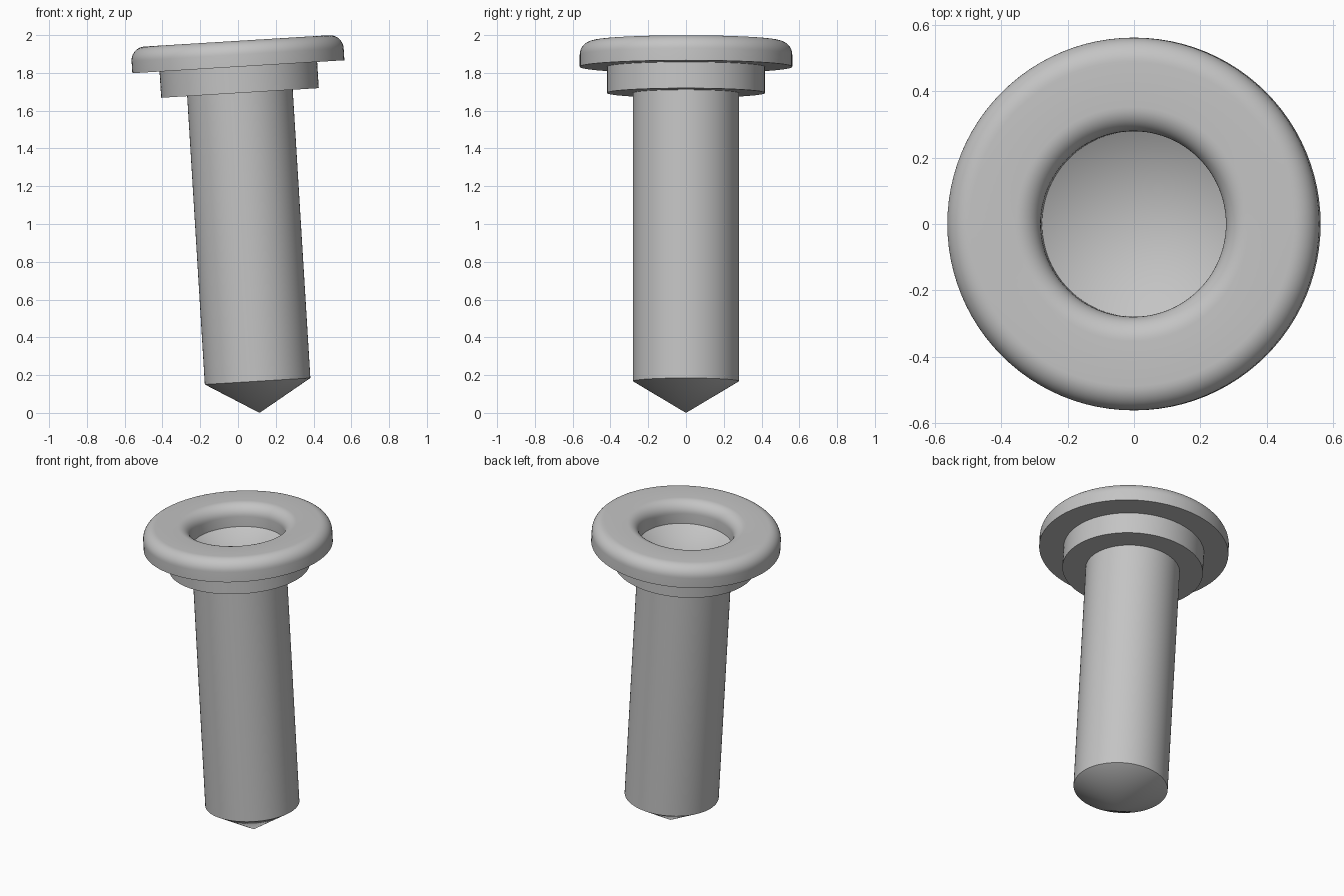
import bpy
import bmesh
from math import sin, cos, pi, radians

cube = bpy.data.objects.get("Cube")
if cube:
    bpy.data.objects.remove(cube, do_unlink=True)

SEGMENTS = 96
TILT = radians(-3.5)
TIP_X = 0.114

# Heights along the axis, measured from the tip
TIP_H, COLLAR_Z, FLANGE_Z, TOP_Z = 0.168, 1.697, 1.836, 1.973
SHAFT_R, COLLAR_R, FLANGE_R, FILLET = 0.28, 0.418, 0.5625, 0.073

grey = bpy.data.materials.new("plain_grey")
grey.use_nodes = True
colour = (0.55, 0.55, 0.55, 1.0)
grey.diffuse_color = colour
grey.node_tree.nodes["Principled BSDF"].inputs["Base Color"].default_value = colour


def arc(cx, cz, r, start, end, steps=10):
    """Points of a rounded corner in the profile plane."""
    angles = [radians(start + (end - start) * i / steps) for i in range(steps + 1)]
    return [(cx + r * cos(a), cz + r * sin(a)) for a in angles]


def lathe(name, profile):
    """Turn a (radius, height) profile around the axis, then lean it."""
    bm = bmesh.new()
    rings = []
    for r, z in profile:
        if r == 0:
            rings.append([bm.verts.new((0, 0, z))] * SEGMENTS)
        else:
            turns = [2 * pi * i / SEGMENTS for i in range(SEGMENTS)]
            rings.append([bm.verts.new((r * cos(a), r * sin(a), z)) for a in turns])
    for low, high in zip(rings, rings[1:]):
        for i in range(SEGMENTS):
            j = (i + 1) % SEGMENTS
            corners = [low[i], low[j], high[j], high[i]]
            bm.faces.new(list(dict.fromkeys(corners)))
    mesh = bpy.data.meshes.new(name)
    bm.to_mesh(mesh)
    bm.free()
    mesh.materials.append(grey)
    obj = bpy.data.objects.new(name, mesh)
    bpy.context.collection.objects.link(obj)
    obj.location.x = TIP_X
    obj.rotation_euler.y = TILT
    bpy.ops.object.select_all(action='DESELECT')
    obj.select_set(True)
    bpy.context.view_layer.objects.active = obj
    bpy.ops.object.shade_smooth_by_angle(angle=radians(25))
    return obj


# Shaft with a conical tip
lathe("shaft", [(0, 0), (SHAFT_R, TIP_H), (SHAFT_R, COLLAR_Z)])

# Stepped collar below the flange
lathe("collar", [(SHAFT_R, COLLAR_Z), (COLLAR_R, COLLAR_Z), (COLLAR_R, FLANGE_Z)])

# Rounded flange ring with a rounded hole
corner_z = TOP_Z - FILLET
outer = arc(FLANGE_R - FILLET, corner_z, FILLET, 0, 90)
inner = arc(SHAFT_R + FILLET, corner_z, FILLET, 90, 180)
lathe("flange", [(COLLAR_R, FLANGE_Z), (FLANGE_R, FLANGE_Z)]
      + outer + inner + [(SHAFT_R, FLANGE_Z)])

# Conical floor of the hole
lathe("hole_floor", [(SHAFT_R, FLANGE_Z), (0, FLANGE_Z - TIP_H)])
